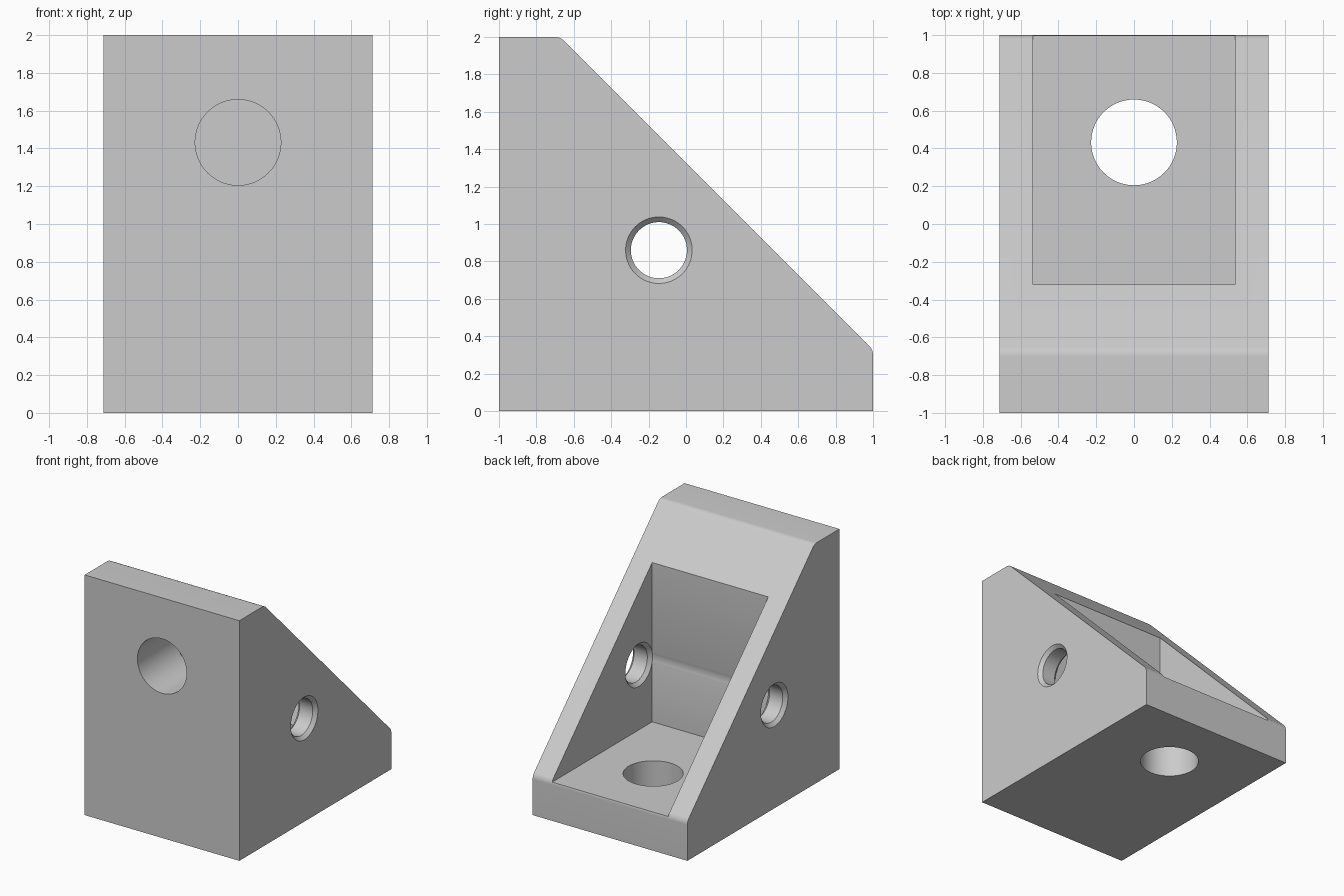
import bpy
import bmesh
from math import cos, sin, tan, pi, radians
from mathutils import Matrix, Vector

cube = bpy.data.objects.get("Cube")
if cube:
    bpy.data.objects.remove(cube, do_unlink=True)

W = 0.713          # half width
INNER = 0.535      # half width of the pocket
WALL = 0.32        # thickness of upright plate and base plate
HOLE = 0.227       # bolt hole radius

grey = bpy.data.materials.new("plain_grey")
grey.use_nodes = True
grey.diffuse_color = (0.6, 0.6, 0.6, 1)
grey.node_tree.nodes["Principled BSDF"].inputs["Base Color"].default_value = (0.6, 0.6, 0.6, 1)


def make_object(name, bm):
    bmesh.ops.recalc_face_normals(bm, faces=bm.faces)
    mesh = bpy.data.meshes.new(name)
    bm.to_mesh(mesh)
    bm.free()
    mesh.materials.append(grey)
    obj = bpy.data.objects.new(name, mesh)
    bpy.context.collection.objects.link(obj)
    return obj


def fillet(corner, before, after, radius, steps=6):
    """Arc points rounding a profile corner."""
    c = Vector(corner)
    a = (Vector(before) - c).normalized()
    b = (Vector(after) - c).normalized()
    half = a.angle(b) / 2
    centre = c + (a + b).normalized() * radius / sin(half)
    start = (c + a * radius / tan(half) - centre).normalized()
    end = (c + b * radius / tan(half) - centre).normalized()
    return [centre + start.lerp(end, i / steps).normalized() * radius for i in range(steps + 1)]


def lathe(name, profile, matrix, sides=64):
    """Solid of revolution from (radius, height) points, capped at both ends."""
    bm = bmesh.new()
    rings = [[bm.verts.new((r * cos(2 * pi * i / sides), r * sin(2 * pi * i / sides), h))
              for i in range(sides)] for r, h in profile]
    for low, high in zip(rings, rings[1:]):
        for i in range(sides):
            j = (i + 1) % sides
            bm.faces.new((low[i], low[j], high[j], high[i]))
    bm.faces.new(rings[0])
    bm.faces.new(rings[-1])
    bm.transform(matrix)
    return make_object(name, bm)


# Gusseted bracket body: side profile extruded across the width
top, back = (-0.672, 2), (1, 0.328)
profile = [Vector((-1, 0)), Vector((-1, 2))]
profile += fillet(top, (-1, 2), back, 0.07)
profile += fillet(back, top, (1, 0), 0.07)
profile.append(Vector((1, 0)))
bm = bmesh.new()
side = bm.faces.new([bm.verts.new((-W, p.x, p.y)) for p in profile])
extruded = bmesh.ops.extrude_face_region(bm, geom=[side])["geom"]
bmesh.ops.translate(bm, vec=(2 * W, 0, 0),
                    verts=[v for v in extruded if isinstance(v, bmesh.types.BMVert)])
# The extrusion keeps the starting face as the closing side
bracket = make_object("corner_bracket", bm)

# Pocket between the two side gussets
bm = bmesh.new()
bmesh.ops.create_cube(bm, size=2)
bm.transform(Matrix.Translation((0, 1 - WALL + 0.001, 1 + WALL)) @ Matrix.Diagonal((INNER, 1, 1, 1)))
cutters = [make_object("pocket_cutter", bm)]

# Bolt holes through the upright plate and the base plate
bolt = [(HOLE, -0.2), (HOLE, 0.5)]
cutters.append(lathe("upright_hole_cutter", bolt,
                     Matrix.Translation((0, -1, 1.432)) @ Matrix.Rotation(radians(-90), 4, "X")))
cutters.append(lathe("base_hole_cutter", bolt, Matrix.Translation((0, 0.432, 0))))

# Cross hole through both gussets, chamfered on each wall face
R, C = 0.15, 0.028
half = [(R + C, INNER - 0.05), (R + C, INNER), (R, INNER + C),
        (R, W - C), (R + C, W), (R + C, W + 0.1)]
cross = [(r, -h) for r, h in reversed(half)] + half
cutters.append(lathe("cross_hole_cutter", cross,
                     Matrix.Translation((0, -0.145, 0.86)) @ Matrix.Rotation(radians(90), 4, "Y")))

# Cut, then discard the helpers
bpy.ops.object.select_all(action="DESELECT")
bracket.select_set(True)
bpy.context.view_layer.objects.active = bracket
for cutter in cutters:
    cutter.hide_render = True
    mod = bracket.modifiers.new(cutter.name, "BOOLEAN")
    mod.operation = "DIFFERENCE"
    mod.solver = "EXACT"
    mod.object = cutter
    bpy.ops.object.modifier_apply(modifier=mod.name)
    bpy.data.objects.remove(cutter, do_unlink=True)

bpy.ops.object.shade_smooth_by_angle(angle=radians(30))
